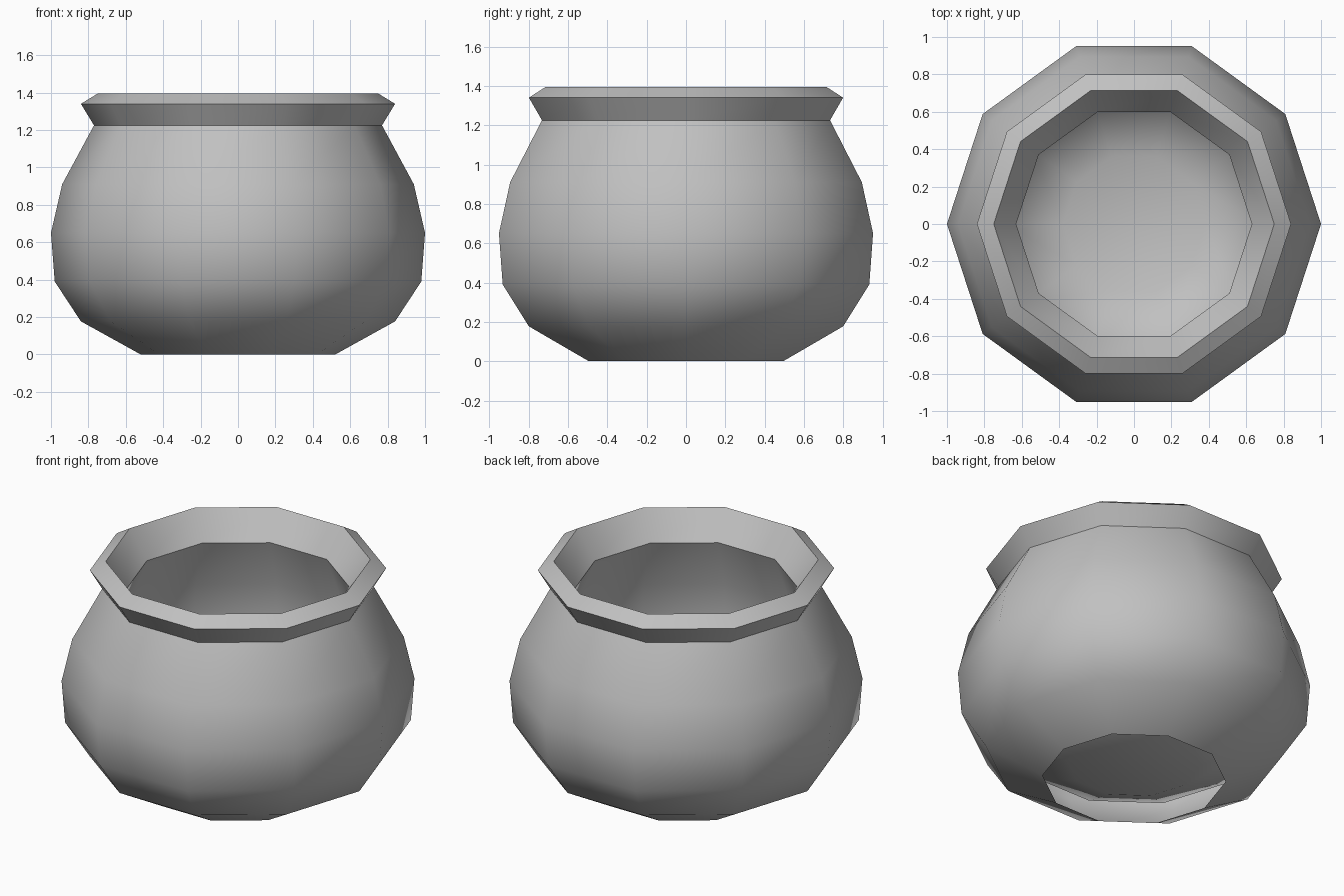
import bpy, bmesh, math

if "Cube" in bpy.data.objects:
    bpy.data.objects.remove(bpy.data.objects["Cube"])

SIDES = 10

# Profile as (radius, height): outer wall from the open foot, flared rim, inner bowl
PROFILE = [
    (0.52, 0.00), (0.84, 0.177), (0.98, 0.39), (1.00, 0.65), (0.94, 0.91), (0.77, 1.225),
    (0.84, 1.34), (0.75, 1.395), (0.63, 1.225),
    (0.74, 0.92), (0.77, 0.66), (0.75, 0.42), (0.68, 0.22), (0.38, 0.10),
]

grey = bpy.data.materials.new("plain grey")
grey.diffuse_color = (0.53, 0.53, 0.53, 1)
grey.use_nodes = True
grey.node_tree.nodes["Principled BSDF"].inputs["Base Color"].default_value = grey.diffuse_color


def lathe(name, profile, sides, material):
    """Spin a profile around z and close its last ring with a floor."""
    bm = bmesh.new()
    rings = []
    for r, z in profile:
        rings.append([bm.verts.new((r * math.cos(math.tau * i / sides),
                                    r * math.sin(math.tau * i / sides), z))
                      for i in range(sides)])
    for low, high in zip(rings, rings[1:]):
        for i in range(sides):
            j = (i + 1) % sides
            bm.faces.new((low[i], low[j], high[j], high[i]))
    bm.faces.new(rings[-1])
    mesh = bpy.data.meshes.new(name)
    bm.to_mesh(mesh)
    bm.free()
    mesh.materials.append(material)
    obj = bpy.data.objects.new(name, mesh)
    bpy.context.collection.objects.link(obj)
    return obj


# Round pot, smooth around its sides with sharp neck and rim edges
pot = lathe("pot", PROFILE, SIDES, grey)
bpy.context.view_layer.objects.active = pot
pot.select_set(True)
bpy.ops.object.shade_smooth_by_angle(angle=math.radians(50))
